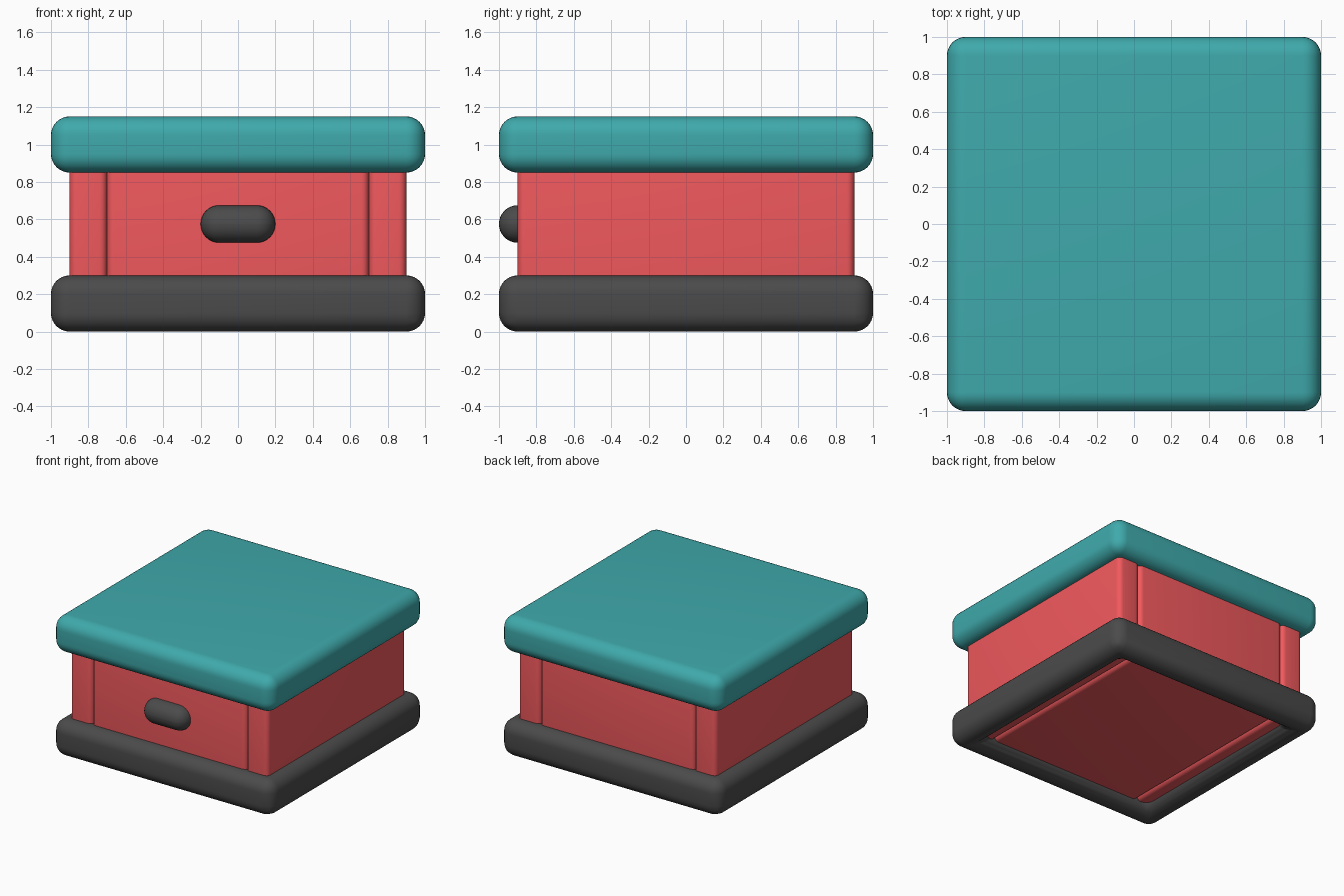
import bpy, bmesh
from mathutils import Matrix

if "Cube" in bpy.data.objects:
    bpy.data.objects.remove(bpy.data.objects["Cube"])


def material(name, rgb):
    m = bpy.data.materials.new(name)
    m.diffuse_color = (*rgb, 1)
    m.use_nodes = True
    m.node_tree.nodes["Principled BSDF"].inputs["Base Color"].default_value = m.diffuse_color
    return m


teal = material("teal", (0.05, 0.40, 0.41))
red = material("red", (0.88, 0.10, 0.11))
dark = material("dark_grey", (0.07, 0.07, 0.07))


def finish(name, bm, radius, mat, segments):
    """Round all edges and turn the bmesh into a smooth-shaded object."""
    bmesh.ops.recalc_face_normals(bm, faces=bm.faces[:])
    bmesh.ops.bevel(bm, geom=bm.edges[:], offset=radius, segments=segments,
                    profile=0.5, affect='EDGES')
    mesh = bpy.data.meshes.new(name)
    bm.to_mesh(mesh)
    bm.free()
    mesh.materials.append(mat)
    obj = bpy.data.objects.new(name, mesh)
    bpy.context.collection.objects.link(obj)
    bpy.ops.object.select_all(action='DESELECT')
    obj.select_set(True)
    bpy.context.view_layer.objects.active = obj
    bpy.ops.object.shade_smooth_by_angle()


def rounded_box(name, lo, hi, radius, mat, segments=8):
    size = [b - a for a, b in zip(lo, hi)]
    centre = [(a + b) / 2 for a, b in zip(lo, hi)]
    bm = bmesh.new()
    bmesh.ops.create_cube(bm, size=1, matrix=Matrix.Translation(centre)
                          @ Matrix.Diagonal((*size, 1)))
    finish(name, bm, radius, mat, segments)


def rounded_frame(name, outer, inner, z0, z1, radius, mat, segments=8):
    """Square frame with an open middle."""
    bm = bmesh.new()
    rings = [[bm.verts.new((x * r, y * r, z))
              for x, y in ((-1, -1), (1, -1), (1, 1), (-1, 1))]
             for r, z in ((outer, z0), (outer, z1), (inner, z1), (inner, z0))]
    for i in range(4):
        a, b = rings[i], rings[(i + 1) % 4]
        for j in range(4):
            k = (j + 1) % 4
            bm.faces.new((a[j], a[k], b[k], b[j]))
    # Mitre lines on the flat top and bottom stay unrounded
    mitres = [e for e in bm.edges if abs(e.verts[0].co.x - e.verts[1].co.x) > 1e-4
              and abs(e.verts[0].co.y - e.verts[1].co.y) > 1e-4]
    bmesh.ops.recalc_face_normals(bm, faces=bm.faces[:])
    bmesh.ops.bevel(bm, geom=[e for e in bm.edges if e not in mitres], offset=radius,
                    segments=segments, profile=0.5, affect='EDGES')
    finish(name, bm, 0, mat, 1)


# Lid
rounded_box("lid", (-1, -1, 0.85), (1, 1, 1.15), 0.1, teal)

# Body: centre block with a side panel on each side, fine grooves between
rounded_box("body", (-0.7, -0.9, 0.075), (0.7, 0.9, 1.075), 0.04, red, 5)
for side, x in (("left", -0.8), ("right", 0.8)):
    rounded_box(side + "_panel", (x - 0.1, -0.9, 0.075), (x + 0.1, 0.9, 1.075), 0.04, red, 5)

# Base: open rounded frame
rounded_frame("base_frame", 1, 0.8, 0, 0.3, 0.0995, dark)

# Capsule handle on the front
rounded_box("handle", (-0.2, -1, 0.475), (0.2, -0.8, 0.675), 0.0995, dark)
